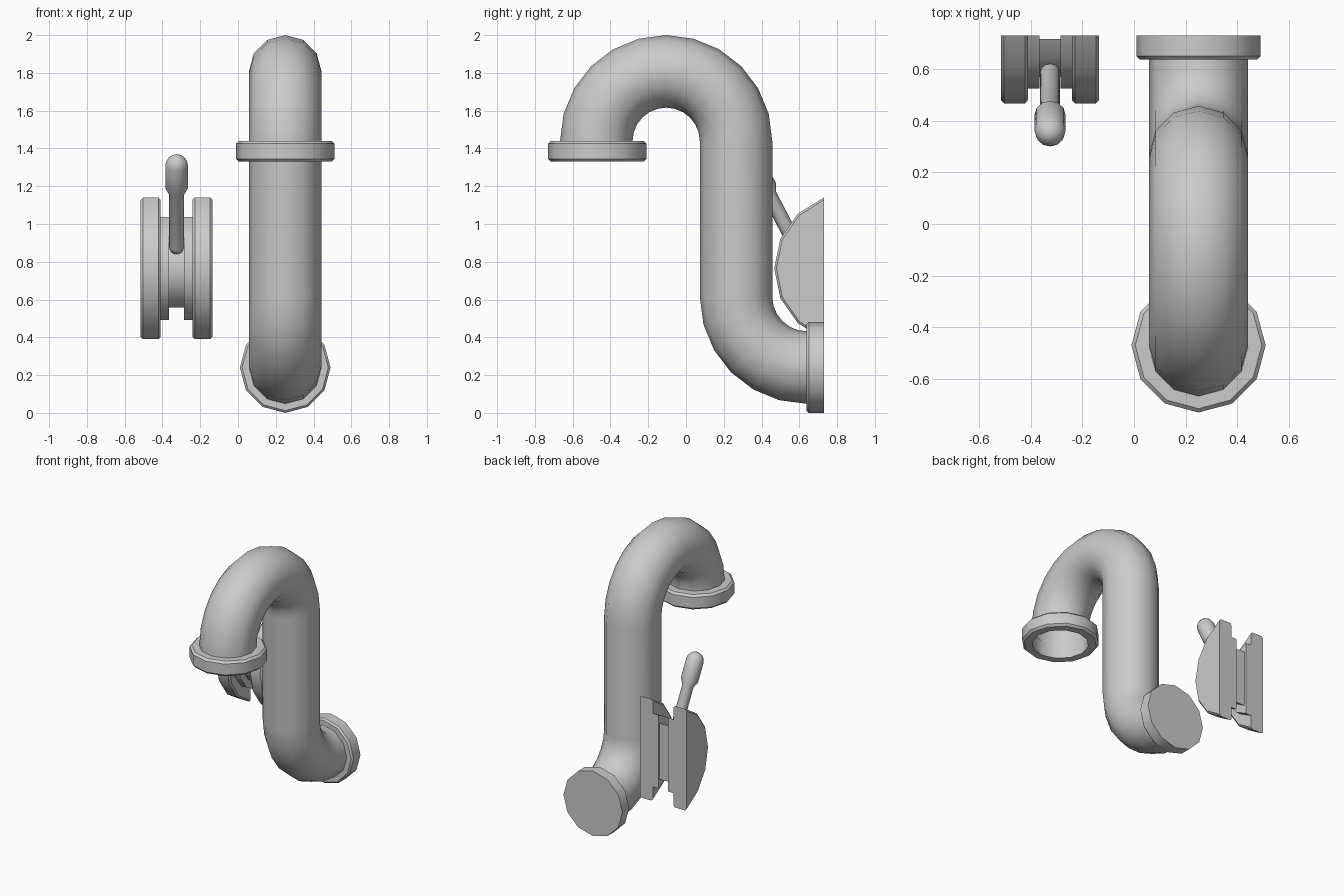
import bpy, bmesh
from math import sin, cos, pi, atan2, hypot, radians
from mathutils import Vector

if "Cube" in bpy.data.objects:
    bpy.data.objects.remove(bpy.data.objects["Cube"])

SIDES = 12
X = Vector((1, 0, 0))


def loft(name, rings, cap_start=False, cap_end=False, closed=False, angle=40):
    """Skin a list of point rings into one object."""
    bm = bmesh.new()
    vs = [[bm.verts.new(p) for p in ring] for ring in rings]
    n = len(vs[0])
    pairs = list(zip(vs, vs[1:]))
    if closed:
        pairs.append((vs[-1], vs[0]))
    for a, b in pairs:
        for i in range(n):
            j = (i + 1) % n
            bm.faces.new((a[i], a[j], b[j], b[i]))
    if cap_start:
        bm.faces.new(vs[0][::-1])
    if cap_end:
        bm.faces.new(vs[-1])
    bmesh.ops.recalc_face_normals(bm, faces=bm.faces)
    me = bpy.data.meshes.new(name)
    bm.to_mesh(me)
    bm.free()
    ob = bpy.data.objects.new(name, me)
    bpy.context.collection.objects.link(ob)
    bpy.ops.object.select_all(action='DESELECT')
    ob.select_set(True)
    bpy.context.view_layer.objects.active = ob
    bpy.ops.object.shade_smooth_by_angle(angle=radians(angle))
    return ob


def circle(center, direction, r, n=SIDES):
    """Ring around an axis that lies in the YZ plane."""
    d = Vector(direction).normalized()
    v = d.cross(X)
    c = Vector(center)
    return [c + r * (cos(2 * pi * i / n) * X + sin(2 * pi * i / n) * v) for i in range(n)]


def lathe(name, start, direction, profile, **kw):
    """Turn (distance, radius) pairs around an axis."""
    d = Vector(direction).normalized()
    return loft(name, [circle(Vector(start) + d * t, d, r) for t, r in profile], **kw)


# Main pipe: elbow out of the wall, riser, then a half-circle arch
PX, PR = 0.25, 0.192
path = [((PX, 0.68, 0.24), (0, -1, 0))]
for i in range(7):
    a = pi / 2 * i / 6
    path.append(((PX, 0.64 - 0.375 * sin(a), 0.615 - 0.375 * cos(a)), (0, -cos(a), sin(a))))
for i in range(13):
    a = pi * i / 12
    path.append(((PX, -0.105 + 0.37 * cos(a), 1.438 + 0.37 * sin(a)), (0, -sin(a), cos(a))))
path.append(((PX, -0.475, 1.36), (0, 0, -1)))
loft("pipe", [circle(c, d, PR) for c, d in path], angle=60)

# Spout lip: open ring
lathe("spout_lip", (PX, -0.47, 1.33), (0, 0, 1),
      [(0, 0.19), (0, 0.245), (0.015, 0.26), (0.095, 0.26), (0.11, 0.245), (0.11, 0.19)],
      closed=True)

# Wall flange: solid disc at the back
lathe("wall_flange", (PX, 0.73, 0.24), (0, -1, 0),
      [(0, 0.24), (0.08, 0.24), (0.092, 0.228)], cap_start=True, cap_end=True)


# Valve: partial discs cut flat at the back
VX, VZ = -0.325, 0.765


def segment(x, front, back, h):
    """Arc from the flat back edge round to the front, at one x."""
    depth = back - front
    r = (depth * depth + h * h) / (2 * depth)
    cy = front + r
    top = atan2(h, cy - back)
    angles = [top * (i / 3 - 1) for i in range(7)]
    return [(x, cy - r * cos(a), VZ + r * sin(a)) for a in angles]


def valve_disc(name, x0, x1, front, back, h, b=0.0):
    rings = []
    if b:
        rings.append(segment(x0, front + b, back, h - b))
    rings += [segment(x0 + b, front, back, h), segment(x1 - b, front, back, h)]
    if b:
        rings.append(segment(x1, front + b, back, h - b))
    loft(name, rings, cap_start=True, cap_end=True)


for side, s in (("left", -1), ("right", 1)):
    valve_disc("valve_disc_" + side, *sorted((VX + s * 0.085, VX + s * 0.19)),
               0.467, 0.73, 0.375, 0.012)
    valve_disc("valve_step_" + side, *sorted((VX + s * 0.04, VX + s * 0.09)),
               0.524, 0.73, 0.272)
valve_disc("valve_hub", VX - 0.045, VX + 0.045, 0.57, 0.717, 0.207)

# Lever: thin rod with a thick rounded grip
grip = [(0.496 + 0.06 * sin(a), 0.06 * cos(a)) for a in (0, 0.4, 0.8, 1.2, 1.5)]
lathe("lever", (VX, 0.59, 0.87), (0, -0.23, 0.44),
      [(-0.03, 0.01), (-0.015, 0.032), (0.01, 0.039), (0.32, 0.039), (0.36, 0.06)] + grip,
      cap_start=True, cap_end=True, angle=50)
